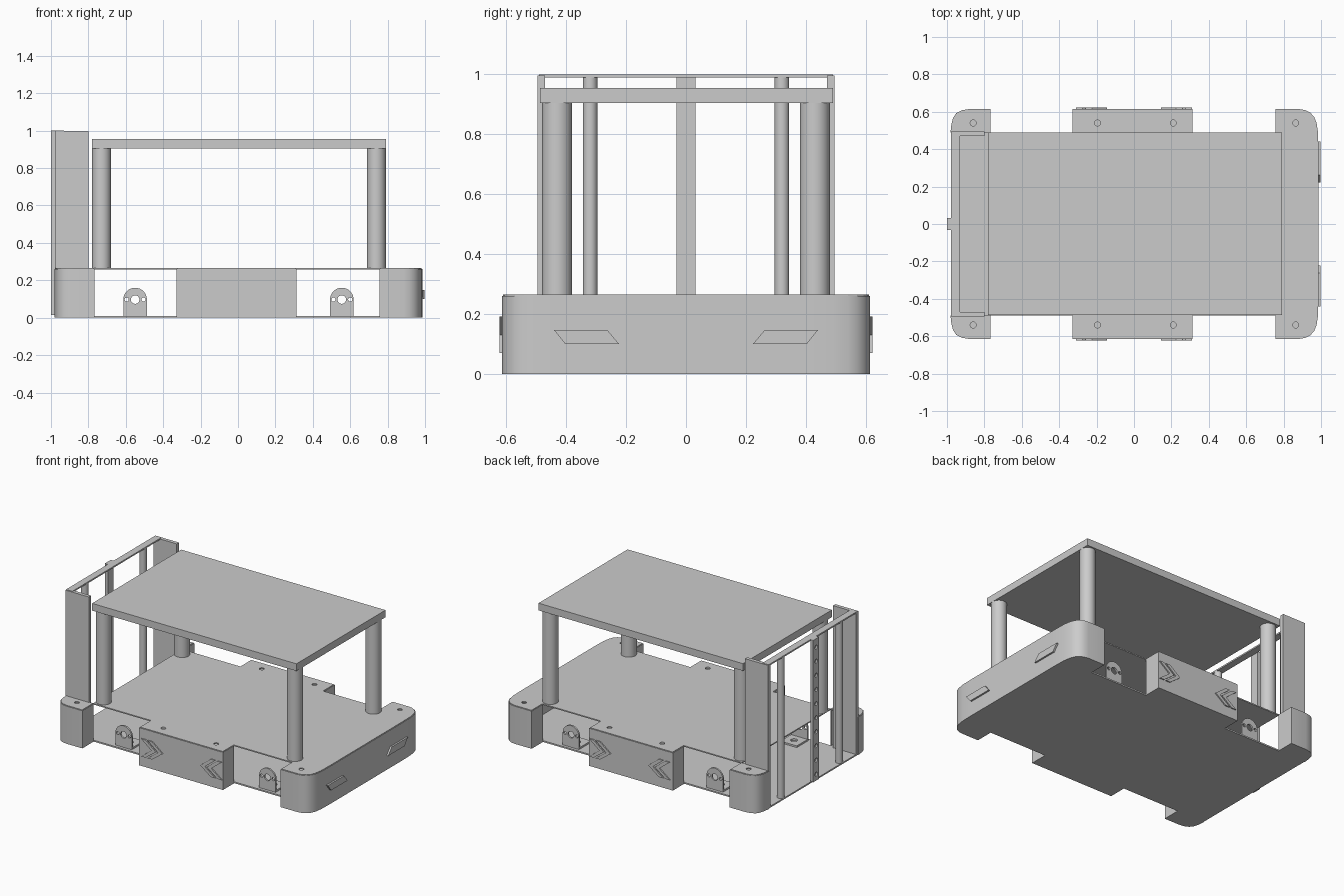
import bpy, bmesh, math
from mathutils import Matrix

if "Cube" in bpy.data.objects:
    bpy.data.objects.remove(bpy.data.objects["Cube"], do_unlink=True)

grey = bpy.data.materials.new("plain grey")
grey.use_nodes = True
grey.diffuse_color = (0.6, 0.6, 0.6, 1)
grey.node_tree.nodes["Principled BSDF"].inputs["Base Color"].default_value = (0.6, 0.6, 0.6, 1)

# Local plane axes for plates lying flat, facing front and facing sideways
AXES = {
    "z": Matrix(((1, 0, 0), (0, 1, 0), (0, 0, 1))),
    "y": Matrix(((1, 0, 0), (0, 0, -1), (0, 1, 0))),
    "x": Matrix(((0, 0, 1), (1, 0, 0), (0, 1, 0))),
}


def add(name, mesh):
    ob = bpy.data.objects.new(name, mesh)
    bpy.context.collection.objects.link(ob)
    mesh.materials.append(grey)
    return ob


def smooth(ob):
    """Apply modifiers, then smooth all but the sharp edges."""
    bpy.ops.object.select_all(action='DESELECT')
    ob.select_set(True)
    bpy.context.view_layer.objects.active = ob
    for mod in list(ob.modifiers):
        bpy.ops.object.modifier_apply(modifier=mod.name)
    bpy.ops.object.shade_smooth_by_angle(angle=math.radians(35))


def circle(x, y, r, n=20):
    return [(x + r * math.cos(math.tau * i / n), y + r * math.sin(math.tau * i / n)) for i in range(n)]


def rect(x0, x1, y0, y1):
    return [(x0, y0), (x1, y0), (x1, y1), (x0, y1)]


def mirrored(half):
    return half + [(x, -y) for x, y in reversed(half)]


def plate(name, loops, axis, low, high):
    """Extrude an outline with holes between two positions on an axis."""
    curve = bpy.data.curves.new(name, 'CURVE')
    curve.dimensions = '2D'
    curve.fill_mode = 'BOTH'
    curve.extrude = (high - low) / 2
    for loop in loops:
        s = curve.splines.new('POLY')
        s.points.add(len(loop) - 1)
        for p, (u, v) in zip(s.points, loop):
            p.co = (u, v, 0, 1)
        s.use_cyclic_u = True
    tmp = bpy.data.objects.new(name, curve)
    mesh = bpy.data.meshes.new_from_object(tmp)
    bpy.data.objects.remove(tmp)
    bpy.data.curves.remove(curve)
    mesh.name = name
    mesh.transform(AXES[axis].to_4x4())
    bm = bmesh.new()
    bm.from_mesh(mesh)
    offset = [0, 0, 0]
    offset["xyz".index(axis)] = (low + high) / 2
    bmesh.ops.translate(bm, verts=bm.verts, vec=offset)
    bmesh.ops.remove_doubles(bm, verts=bm.verts, dist=0.0001)
    bmesh.ops.recalc_face_normals(bm, faces=bm.faces)
    bm.to_mesh(mesh)
    bm.free()
    for f in mesh.polygons:
        f.use_smooth = False
    return add(name, mesh)


def wall(name, path, z0, z1):
    """Thin upright wall following a path in plan."""
    bm = bmesh.new()
    rows = [[bm.verts.new((x, y, z)) for x, y in path] for z in (z0, z1)]
    for i in range(len(path) - 1):
        bm.faces.new((rows[0][i], rows[0][i + 1], rows[1][i + 1], rows[1][i]))
    mesh = bpy.data.meshes.new(name)
    bm.to_mesh(mesh)
    bm.free()
    ob = add(name, mesh)
    mod = ob.modifiers.new("thickness", 'SOLIDIFY')
    mod.thickness = 0.008
    mod.offset = 0
    mod.use_even_offset = True
    smooth(ob)


def box(name, x0, x1, y0, y1, z0, z1):
    plate(name, [rect(x0, x1, y0, y1)], "z", z0, z1)


def rod(name, x, y, r, z0, z1):
    smooth(plate(name, [circle(x, y, r, 32)], "z", z0, z1))


# Plan outlines, positive y half
IN, OUT, TOP = 0.49, 0.61, 0.265
front_corner = [(0.76, IN), (0.76, OUT), (0.885, OUT), (0.915, 0.605), (0.94, 0.592),
                (0.96, 0.57), (0.972, 0.54), (0.98, 0.49), (0.982, 0.4)]
rear_corner = [(-0.977, IN), (-0.972, 0.535), (-0.963, 0.567), (-0.947, 0.59),
               (-0.92, 0.604), (-0.885, OUT), (-0.77, OUT), (-0.77, IN)]
middle = [(-0.325, IN), (-0.325, OUT), (0.31, OUT), (0.31, IN)]

# Base plates
plate("bottom_plate", [mirrored(rear_corner + middle + front_corner)], "z", 0, 0.01)
screws = [circle(x, s * 0.54, 0.016) for s in (-1, 1) for x in (-0.195, 0.21, 0.865)]
plate("top_deck", [mirrored([(-0.77, IN)] + middle + front_corner)] + screws, "z", TOP - 0.008, TOP)

# Body walls
wall("front_bumper", mirrored(front_corner), 0, TOP - 0.004)
for s, side in ((-1, "right"), (1, "left")):
    def flip(path):
        return [(x, s * y) for x, y in path]

    wall("rear_corner_" + side, flip(rear_corner), 0, TOP - 0.004)
    plate("rear_corner_cap_" + side, [flip(rear_corner), circle(-0.86, s * 0.54, 0.016)],
          "z", TOP - 0.008, TOP)
    wall("middle_panel_" + side, flip(middle), 0, TOP - 0.004)

    # Raised chevrons pointing towards the middle
    for d in (-1, 1):
        for k in (0.31, 0.26):
            shape = [(k, 0.193), (k - 0.035, 0.193), (k - 0.115, 0.13), (k - 0.035, 0.07),
                     (k, 0.07), (k - 0.08, 0.13)]
            lo, hi = sorted((s * 0.613, s * 0.622))
            plate("chevron", [[(d * x, z) for x, z in shape]], "y", lo, hi)

    # Motor brackets: arched upright with a drilled foot
    for cx in (-0.55, 0.555):
        arch = [(cx + 0.063 * math.cos(a), 0.097 + 0.063 * math.sin(a))
                for a in (math.pi * i / 16 for i in range(17))]
        outline = [(cx + 0.063, 0.01)] + arch + [(cx - 0.063, 0.01)]
        holes = [circle(cx, 0.097, 0.023)] + [circle(cx + d * 0.045, 0.097, 0.011) for d in (-1, 1)]
        lo, hi = sorted((s * 0.458, s * 0.47))
        plate("motor_bracket", [outline] + holes, "y", lo, hi)
        lo, hi = sorted((s * 0.34, s * 0.458))
        plate("bracket_foot", [rect(cx - 0.063, cx + 0.063, lo, hi), circle(cx, s * 0.4, 0.022)],
              "z", 0.01, 0.022)

    # Slanted front lamp
    lamp = [(0.223, 0.1), (0.402, 0.1), (0.44, 0.147), (0.262, 0.147)]
    plate("front_lamp_" + side, [[(s * y, z) for y, z in lamp]], "x", 0.984, 0.998)

    # Table legs, rear rods and rear side posts
    for x in (-0.73, 0.74):
        rod("table_leg", x, s * 0.43, 0.05, TOP, 0.91)
    rod("rear_rod_" + side, -0.953, s * 0.32, 0.024, 0.01, 0.99)
    lo, hi = sorted((s * 0.47, s * 0.495))
    box("rear_post_" + side, -0.978, -0.8, lo, hi, 0.01, 0.997)

# Table top and rear rack
box("table_top", -0.78, 0.79, -0.487, 0.49, 0.905, 0.955)
box("rack_strap", -0.978, -0.93, -0.49, 0.49, 0.99, 1.0)

# Centre strip with a row of blind holes on its rear face
strip = rect(-0.032, 0.032, 0.015, 1.0)
strip_holes = [circle(0, 0.06 + 0.098 * i, 0.014, 12) for i in range(10)]
plate("strip_backing", [strip], "x", -0.99, -0.978)
plate("drilled_strip", [strip] + strip_holes, "x", -1.0, -0.99)
